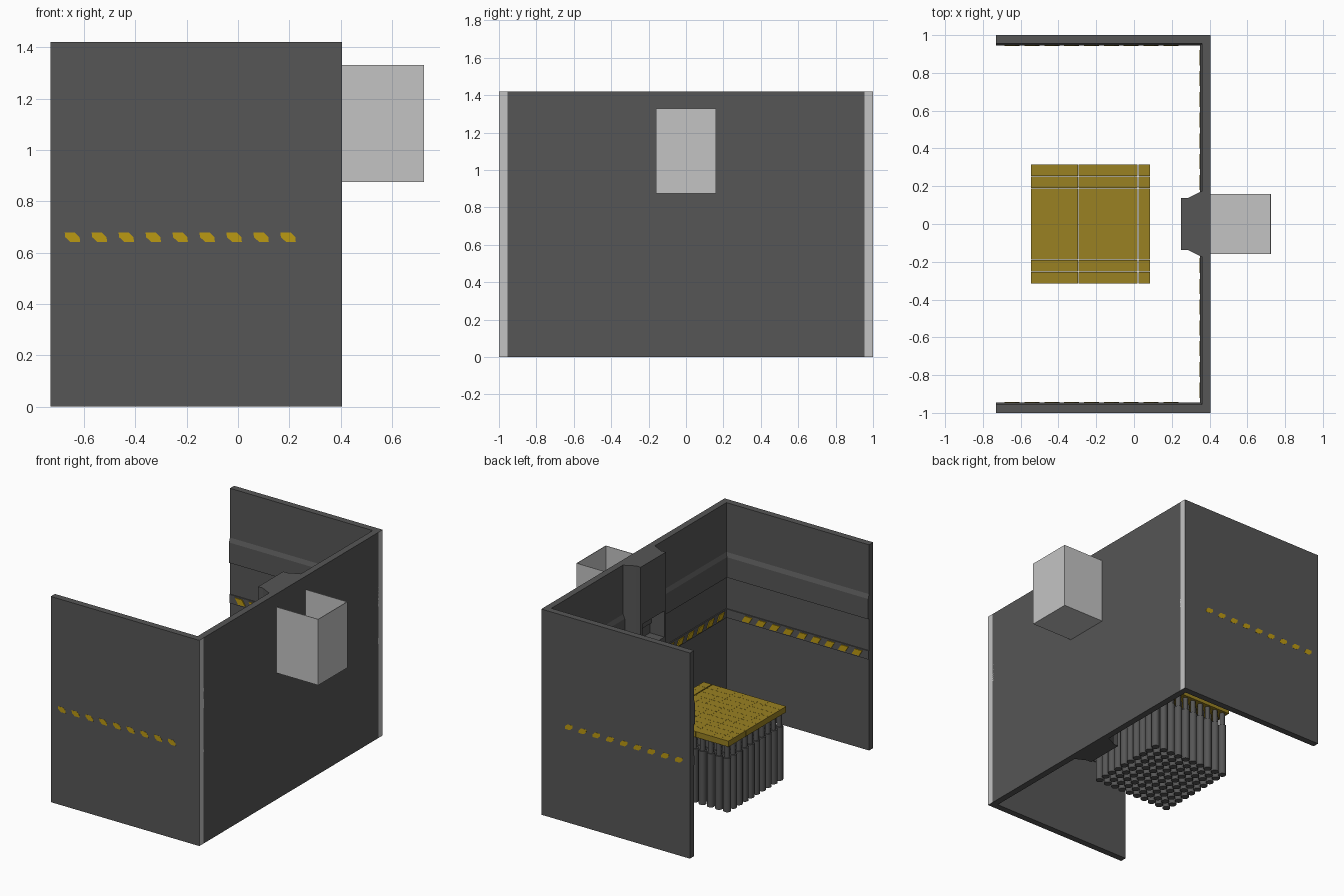
import bpy, bmesh
from mathutils import Matrix, Vector

if "Cube" in bpy.data.objects:
    bpy.data.objects.remove(bpy.data.objects["Cube"], do_unlink=True)


def material(name, rgb):
    m = bpy.data.materials.new(name)
    m.use_nodes = True
    m.diffuse_color = (*rgb, 1)
    m.node_tree.nodes["Principled BSDF"].inputs["Base Color"].default_value = (*rgb, 1)
    return m


DARK = material("dark grey", (0.093, 0.093, 0.093))
LIGHT = material("light grey", (0.55, 0.55, 0.55))
OCHRE = material("ochre", (0.32, 0.22, 0.016))
YELLOW = material("warning yellow", (0.5, 0.32, 0.006))


def finish(name, bm, *mats):
    bmesh.ops.recalc_face_normals(bm, faces=bm.faces)
    mesh = bpy.data.meshes.new(name)
    bm.to_mesh(mesh)
    bm.free()
    for m in mats:
        mesh.materials.append(m)
    ob = bpy.data.objects.new(name, mesh)
    bpy.context.collection.objects.link(ob)
    return ob


def add_box(bm, x0, x1, y0, y1, z0, z1):
    mat = Matrix.Translation(((x0 + x1) / 2, (y0 + y1) / 2, (z0 + z1) / 2))
    bmesh.ops.create_cube(bm, size=1, matrix=mat @ Matrix.Diagonal((x1 - x0, y1 - y0, z1 - z0, 1)))


def add_prism(bm, points, offset):
    face = bm.faces.new([bm.verts.new(p) for p in points])
    new = bmesh.ops.extrude_face_region(bm, geom=[face])["geom"]
    bmesh.ops.translate(bm, vec=Vector(offset), verts=[v for v in new if isinstance(v, bmesh.types.BMVert)])


H = 1.42
X0, X1 = -0.73, 0.405

# Wall section: (depth from the outside, height), with a chamfered rail and a stripe band
section = [(0, 0), (0, H), (0.045, H), (0.045, 1.08), (0.056, 1.05), (0.056, 0.91),
           (0.045, 0.91), (0.045, 0.69), (0.052, 0.69), (0.052, 0.63), (0.045, 0.63), (0.045, 0)]

# Side walls, with light ends at +x
for side, name in ((-1, "front_wall"), (1, "rear_wall")):
    bm = bmesh.new()
    add_prism(bm, [(X0, side * (1 - d), z) for d, z in section], (X1 - X0, 0, 0))
    wall = finish(name, bm, DARK, LIGHT)
    for p in wall.data.polygons:
        p.material_index = int(p.normal.x > 0.9)

# Long wall between them
bm = bmesh.new()
add_prism(bm, [(X1 - d, -0.955, z) for d, z in section], (0, 1.91, 0))
finish("long_wall", bm, DARK)

# Slanted warning marks, inside and outside
dot = [(-0.03, 0.018), (0.01, 0.018), (0.028, 0), (0.03, -0.018), (-0.008, -0.018), (-0.028, 0)]
stripe = [(-0.04, 0.02), (0.015, 0.02), (0.04, -0.02), (-0.015, -0.02)]
bm = bmesh.new()
for side in (-1, 1):
    for i in range(9):
        x = -0.645 + i * 0.105
        add_prism(bm, [(x + u, side, 0.66 + v) for u, v in dot], (0, side * 0.001, 0))
        add_prism(bm, [(x + u, side * 0.948, 0.66 + v) for u, v in stripe], (0, -side * 0.006, 0))
for i in range(17):
    y = (i - 8) * 0.11
    if abs(y) > 0.2:
        add_prism(bm, [(0.353, y + u, 0.66 + v) for u, v in stripe], (-0.006, 0, 0))
finish("warning_marks", bm, YELLOW)

# Column on the long wall, with a niche
plan = [(0.37, 0.175), (0.35, 0.17), (0.285, 0.137), (0.25, 0.137)]
plan += [(x, -y) for x, y in reversed(plan)]
bm = bmesh.new()
for z0, z1 in ((0, 0.84), (1.02, H)):
    add_prism(bm, [(x, y, z0) for x, y in plan], (0, 0, z1 - z0))
for s in (-1, 1):
    cheek = [(0.37, 0.175), (0.35, 0.17), (0.285, 0.137), (0.25, 0.137), (0.25, 0.12), (0.37, 0.12)]
    add_prism(bm, [(x, s * y, 0.84) for x, y in cheek], (0, 0, 0.18))
finish("column", bm, DARK)

# Open-topped box hung outside the long wall
bm = bmesh.new()
T = 0.004
BX, BY, B0, B1 = 0.725, 0.16, 0.875, 1.33
add_box(bm, X1, BX, -BY, BY, B0, B0 + T)
add_box(bm, BX - T, BX, -BY, BY, B0 + T, B1)
for s in (-1, 1):
    y0, y1 = sorted((s * BY, s * (BY - T)))
    add_box(bm, X1, BX - T, y0, y1, B0 + T, B1)
finish("outer_box", bm, LIGHT)

# Platform of tiles, each on a telescopic post; the last row stands slightly apart
N, PITCH = 10, 0.0625
tiles, posts = bmesh.new(), bmesh.new()
for i in range(N):
    x = -0.545 + PITCH * (i + 0.5) + (0.006 if i == N - 1 else 0)
    for j in range(N):
        y = (j - (N - 1) / 2) * PITCH * 1.01
        h = PITCH / 2 - 0.0002
        add_box(tiles, x - h, x + h, y - h, y + h, 0.46, 0.5)
        for r, z0, z1 in ((0.025, 0, 0.37), (0.017, 0.37, 0.46)):
            bmesh.ops.create_cone(posts, cap_ends=True, segments=14, radius1=r, radius2=r, depth=z1 - z0,
                                  matrix=Matrix.Translation((x, y, (z0 + z1) / 2)))
finish("platform_tiles", tiles, OCHRE)
post_ob = finish("platform_posts", posts, DARK)
bpy.ops.object.select_all(action="DESELECT")
post_ob.select_set(True)
bpy.context.view_layer.objects.active = post_ob
bpy.ops.object.shade_smooth_by_angle()
